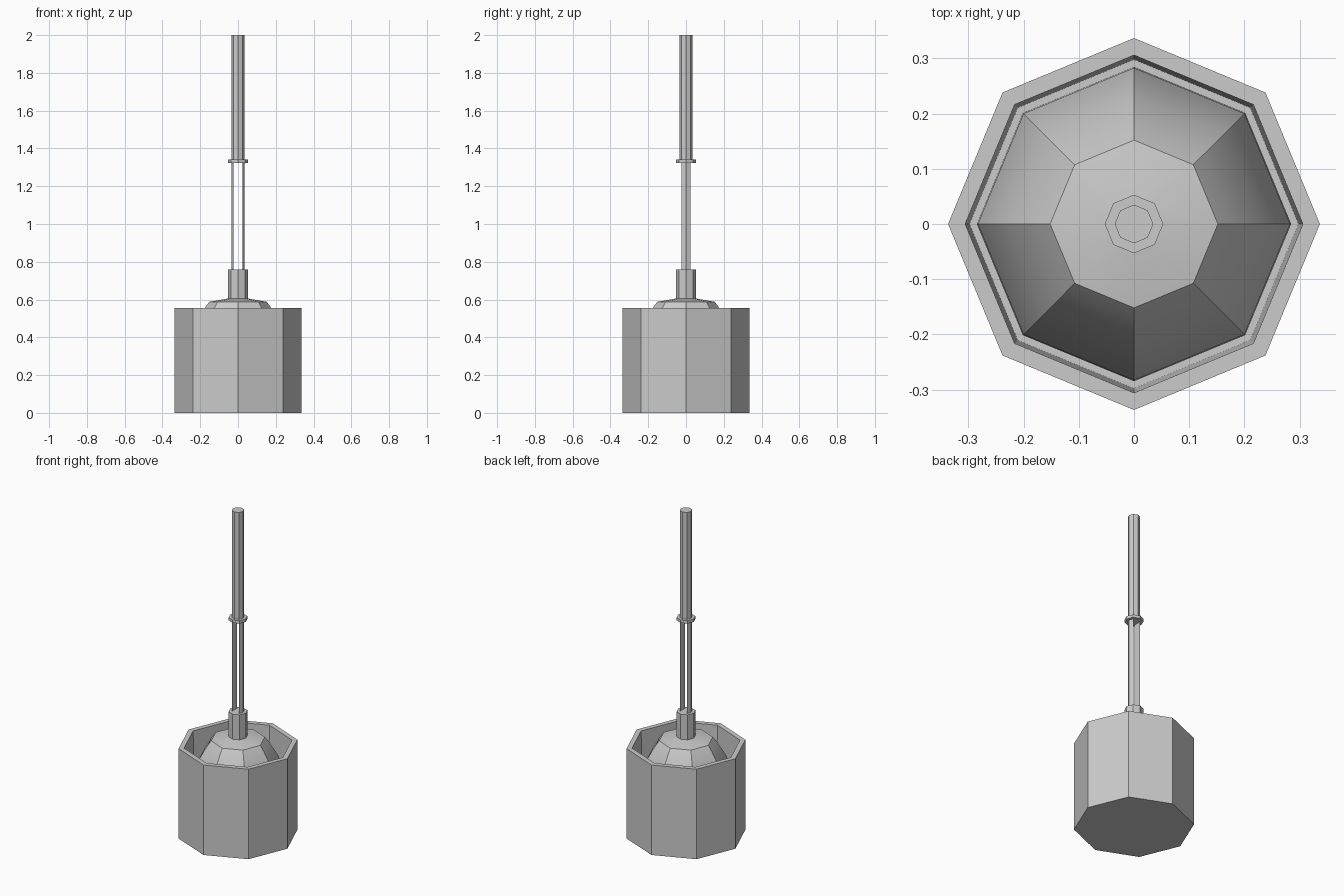
import bpy, bmesh, math

if "Cube" in bpy.data.objects:
    bpy.data.objects.remove(bpy.data.objects["Cube"])

SIDES = 8


def finish(name, bm, smooth=False):
    bmesh.ops.recalc_face_normals(bm, faces=bm.faces[:])
    mesh = bpy.data.meshes.new(name)
    bm.to_mesh(mesh)
    bm.free()
    ob = bpy.data.objects.new(name, mesh)
    bpy.context.collection.objects.link(ob)
    if smooth:
        bpy.ops.object.select_all(action='DESELECT')
        ob.select_set(True)
        bpy.context.view_layer.objects.active = ob
        bpy.ops.object.shade_smooth_by_angle(angle=math.radians(35))
    return ob


def lathe(name, profile, smooth=False):
    """Turn a (radius, z) profile into an eight-sided body with capped ends."""
    bm = bmesh.new()
    rings = []
    for r, z in profile:
        rings.append([bm.verts.new((r * math.cos(a), r * math.sin(a), z))
                      for a in (i * math.tau / SIDES for i in range(SIDES))])
    for low, high in zip(rings, rings[1:]):
        for i in range(SIDES):
            j = (i + 1) % SIDES
            bm.faces.new((low[i], low[j], high[j], high[i]))
    bm.faces.new(rings[0])
    bm.faces.new(rings[-1])
    return finish(name, bm, smooth)


def split_bar(name, side):
    """One half of the slotted shaft: a thin three-cornered bar."""
    bm = bmesh.new()
    section = [(0.035, 0), (0.0245, 0.0245), (0.0245, -0.0245)]
    face = bm.faces.new([bm.verts.new((side * x, y, 0.74)) for x, y in section])
    ext = bmesh.ops.extrude_face_region(bm, geom=[face])
    top = [g for g in ext['geom'] if isinstance(g, bmesh.types.BMVert)]
    bmesh.ops.translate(bm, verts=top, vec=(0, 0, 0.59))
    return finish(name, bm)


# open octagonal holder with a slightly tapered inside
lathe("holder", [(0.337, 0), (0.337, 0.555), (0.306, 0.555), (0.298, 0.03)])

# domed cup, hollow underneath
lathe("cup", [(0.04, 0.56), (0.14, 0.55), (0.215, 0.44), (0.255, 0.32), (0.265, 0.06),
              (0.285, 0.06), (0.283, 0.27), (0.23, 0.465), (0.175, 0.557),
              (0.152, 0.588), (0.045, 0.607)], smooth=True)

# socket joining cup and shaft
lathe("socket", [(0.053, 0.6), (0.053, 0.76)])

# slotted lower shaft
split_bar("shaft_right", 1)
split_bar("shaft_left", -1)

# ring and grip
lathe("ring", [(0.053, 1.323), (0.053, 1.341)])
lathe("grip", [(0.035, 1.33), (0.035, 2.0)])
